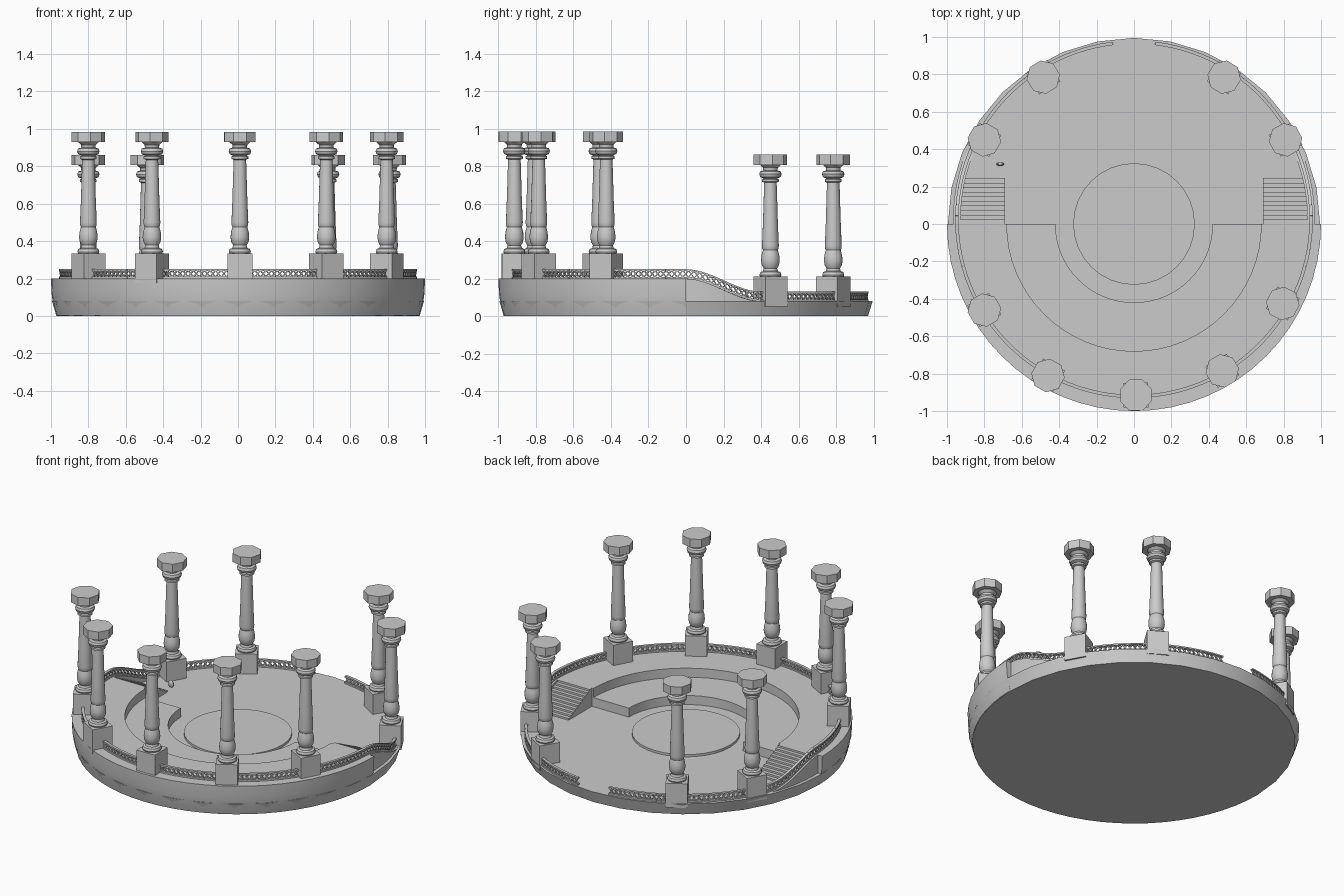
import bpy, bmesh
from math import pi, sin, cos, atan2, tau
from mathutils import Matrix, Vector

if "Cube" in bpy.data.objects:
    bpy.data.objects.remove(bpy.data.objects["Cube"])


def finish(name, bm, smooth=True):
    bmesh.ops.remove_doubles(bm, verts=bm.verts, dist=1e-5)
    bmesh.ops.recalc_face_normals(bm, faces=bm.faces)
    me = bpy.data.meshes.new(name)
    bm.to_mesh(me)
    bm.free()
    ob = bpy.data.objects.new(name, me)
    bpy.context.collection.objects.link(ob)
    if smooth:
        bpy.ops.object.select_all(action='DESELECT')
        ob.select_set(True)
        bpy.context.view_layer.objects.active = ob
        bpy.ops.object.shade_smooth_by_angle(angle=0.6)
    return ob


def lathe(bm, profile, segs, a0=0.0, a1=tau):
    """Sweep a closed (radius, height) outline around z; cap partial sweeps."""
    rings = []
    for i in range(segs + 1):
        a = a0 + (a1 - a0) * i / segs
        rings.append([bm.verts.new((r * cos(a), r * sin(a), z)) for r, z in profile])
    n = len(profile)
    for p, q in zip(rings, rings[1:]):
        for j in range(n):
            k = (j + 1) % n
            if profile[j][0] == 0 and profile[k][0] == 0:
                continue
            bm.faces.new((p[j], q[j], q[k], p[k]))
    if a1 - a0 < tau - 0.01:
        bm.faces.new(rings[0])
        bm.faces.new(rings[-1])


def turned(name, profile, segs, a0=0.0, a1=tau):
    bm = bmesh.new()
    lathe(bm, profile, segs, a0, a1)
    # collapse axis points into clean fans
    bmesh.ops.dissolve_degenerate(bm, edges=bm.edges, dist=1e-6)
    return finish(name, bm)


def box(bm, centre, size, rot=None):
    m = Matrix.Translation(centre) @ (rot or Matrix()) @ Matrix.Diagonal((*size, 1))
    bmesh.ops.create_cube(bm, size=1, matrix=m)


LOW, HIGH = 0.08, 0.2

# Floor slab, raised front terrace, lower bench and centre dais
turned("floor_slab", [(0, 0), (0.97, 0), (0.995, LOW), (0, LOW)], 32)
turned("front_terrace", [(0.68, 0.02), (0.972, 0.001), (0.988, 0.06), (0.997, 0.12),
                         (1.0, HIGH), (0.68, HIGH)], 32, pi, tau)
turned("inner_bench", [(0.42, 0.02), (0.69, 0.02), (0.69, 0.14), (0.42, 0.14)], 32, pi, tau)
turned("centre_dais", [(0, 0.05), (0.325, 0.05), (0.325, 0.095), (0, 0.095)], 32)

# Stairs on both sides, running down towards the back
STEPS = 10
for side, label in ((-1, "left"), (1, "right")):
    bm = bmesh.new()
    for i in range(STEPS):
        top = HIGH - (HIGH - LOW) * i / STEPS
        d = 0.245 / STEPS
        box(bm, (side * 0.81, d * (i + 0.5), (top + 0.04) / 2), (0.24, d, top - 0.04))
    finish(label + "_stairs", bm, False)

# Railing follows a circle set slightly back from the centre
RAIL_R, RAIL_Y = 0.947, 0.025


def rail_base(y):
    t = min(max(y / 0.4, 0), 1)
    return HIGH - (HIGH - LOW) * t * t * (3 - 2 * t)


def rail_point(a, up=0.0, out=0.0):
    y = RAIL_Y + (RAIL_R + out) * sin(a)
    return Vector(((RAIL_R + out) * cos(a), y, rail_base(y) + up))


def beam(bm, p, q, width, height):
    d = q - p
    flat = atan2(d.y, d.x)
    tilt = atan2(d.z, (d.x ** 2 + d.y ** 2) ** 0.5)
    rot = Matrix.Rotation(flat, 4, 'Z') @ Matrix.Rotation(-tilt, 4, 'Y')
    box(bm, (p + q) / 2, (d.length, width, height), rot)


bm = bmesh.new()
CELLS = 190
start, end = pi / 2 + 0.12, pi / 2 - 0.12 + tau
for i in range(CELLS):
    a = start + (end - start) * i / CELLS
    b = start + (end - start) * (i + 1) / CELLS
    beam(bm, rail_point(a, 0.046), rail_point(b, 0.046), 0.018, 0.009)
    beam(bm, rail_point(a, 0.005), rail_point(b, 0.005), 0.018, 0.010)
    beam(bm, rail_point(a, 0.008), rail_point(b, 0.044), 0.010, 0.006)
    beam(bm, rail_point(a, 0.044), rail_point(b, 0.008), 0.010, 0.006)
finish("lattice_railing", bm, False)

# Curved side walls carrying the railing beside the stairs
for side, label in ((-1, "left"), (1, "right")):
    bm = bmesh.new()
    prev = None
    for i in range(17):
        a = -0.027 + 0.44 * i / 16
        if side < 0:
            a = pi - a
        ring = []
        for out, up in ((-0.02, True), (0.02, True), (0.02, False), (-0.02, False)):
            p = rail_point(a, 0, out)
            if not up:
                p.z = 0.05
            ring.append(bm.verts.new(p))
        if prev:
            for j in range(4):
                k = (j + 1) % 4
                bm.faces.new((prev[j], ring[j], ring[k], prev[k]))
        else:
            bm.faces.new(ring)
        prev = ring
    bm.faces.new(prev)
    finish(label + "_stair_wall", bm)

# Columns: square plinth, turned shaft, octagonal cap
SHAFT = [(0, 0.13), (0.054, 0.13), (0.059, 0.143), (0.054, 0.158), (0.040, 0.163),
         (0.036, 0.178), (0.046, 0.195), (0.050, 0.22), (0.047, 0.25), (0.040, 0.275),
         (0.044, 0.285), (0.045, 0.30), (0.040, 0.42), (0.034, 0.62), (0.033, 0.635),
         (0.045, 0.64), (0.045, 0.652), (0.036, 0.657), (0.055, 0.665), (0.060, 0.68),
         (0.055, 0.695), (0.038, 0.70), (0.040, 0.715), (0.056, 0.73), (0, 0.735)]


def column(name, x, y, z):
    a = atan2(y, x)
    place = Matrix.Translation((x, y, z)) @ Matrix.Rotation(a, 4, 'Z')
    bm = bmesh.new()
    lathe(bm, SHAFT, 20)
    box(bm, (0, 0, 0.055), (0.133, 0.133, 0.16))
    bmesh.ops.create_cone(bm, cap_ends=True, segments=8, radius1=0.09, radius2=0.09, depth=0.055,
                          matrix=Matrix.Translation((0, 0, 0.757)) @ Matrix.Rotation(pi / 8, 4, 'Z'))
    bmesh.ops.dissolve_degenerate(bm, edges=bm.edges, dist=1e-6)
    bmesh.ops.transform(bm, matrix=place, verts=bm.verts)
    finish(name, bm)


for i, (x, y) in enumerate([(-0.80, -0.46), (-0.46, -0.81), (0.01, -0.915),
                            (0.472, -0.785), (0.795, -0.425)]):
    column(f"front_column_{i + 1}", x, y, HIGH)
for i, (x, y) in enumerate([(-0.80, 0.45), (-0.485, 0.785), (0.482, 0.785), (0.81, 0.45)]):
    column(f"back_column_{i + 1}", x, y, LOW - 0.003)

# Tiny ornament standing on the floor near the left stairs
bm = bmesh.new()
bmesh.ops.create_uvsphere(bm, u_segments=10, v_segments=6, radius=1,
                          matrix=Matrix.Translation((-0.715, 0.32, 0.1)) @ Matrix.Diagonal((0.02, 0.01, 0.025, 1)))
finish("floor_ornament", bm)
